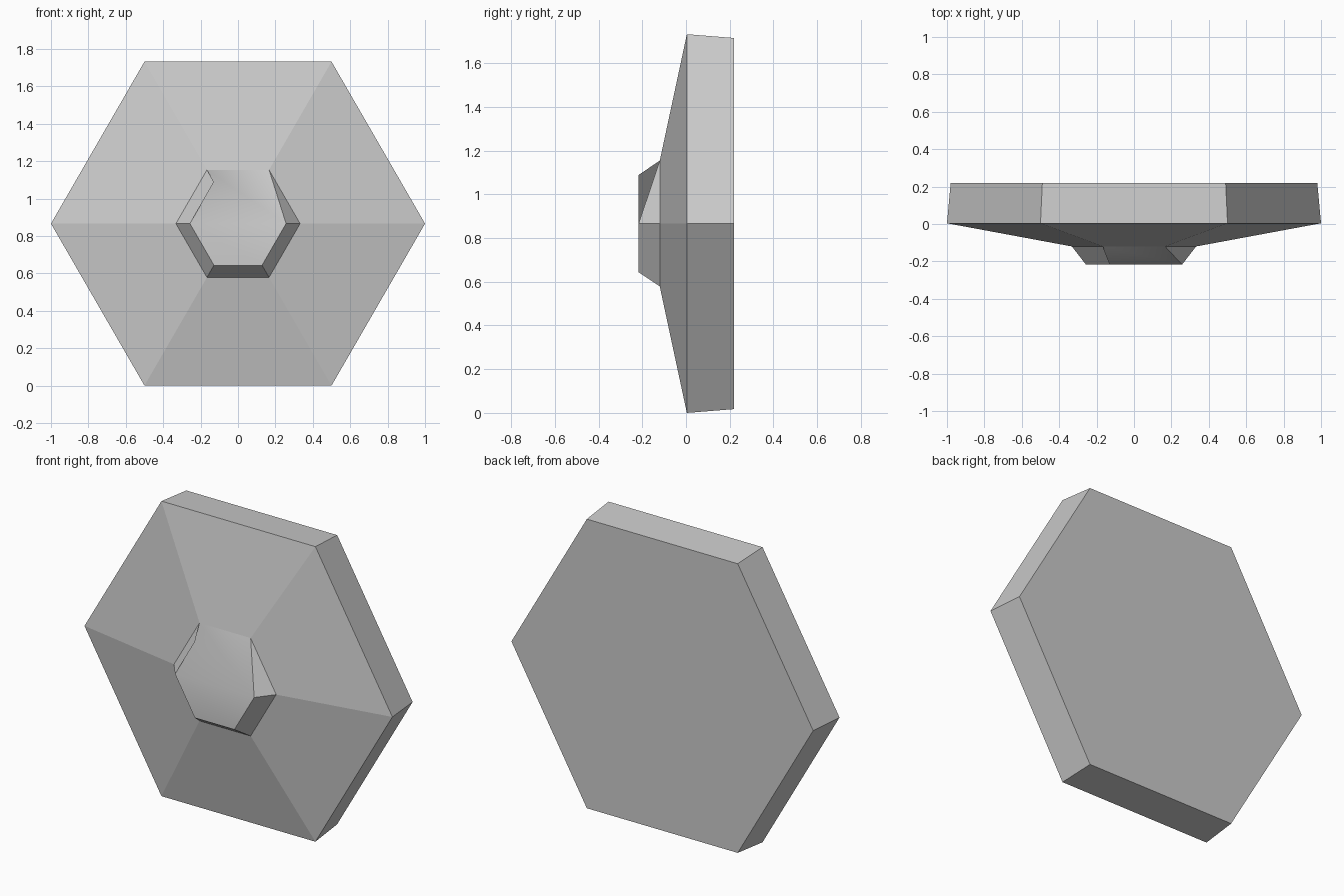
import bpy
import bmesh
from math import cos, sin, pi
from mathutils import Vector

cube = bpy.data.objects.get("Cube")
if cube:
    bpy.data.objects.remove(cube, do_unlink=True)

SIDES = 6
MID_Z = 0.866

# Single grey material
grey = bpy.data.materials.new("plain grey")
grey.use_nodes = True
colour = (0.6, 0.6, 0.6, 1)
grey.diffuse_color = colour
grey.node_tree.nodes["Principled BSDF"].inputs["Base Color"].default_value = colour

bm = bmesh.new()


def ring(radius, y):
    """Hexagon of vertices, counted from +x and turning up towards -x."""
    angles = [2 * pi * k / SIDES for k in range(SIDES)]
    return [bm.verts.new(Vector((radius * cos(a), y, MID_Z + radius * sin(a))))
            for a in angles]


def band(outer, inner, sides=range(SIDES)):
    """Quads joining two rings on the given sides."""
    for k in sides:
        n = (k + 1) % SIDES
        bm.faces.new((outer[k], outer[n], inner[n], inner[k]))


back = ring(0.98, 0.22)
rim = ring(1.0, 0.004)
base = ring(0.332, -0.12)
tip = ring(0.257, -0.217)

# Tapered rim and shallow sloping front
band(back, rim)
band(rim, base)

# Back: three corner triangles around an inward-facing centre triangle
for k in (1, 3, 5):
    bm.faces.new((back[(k + 2) % SIDES], back[(k + 1) % SIDES], back[k]))
bm.faces.new((back[1], back[3], back[5]))

# Raised centre: full walls, and a half wall beside the missing corner
band(base, tip, (2, 3, 4, 5))
bm.faces.new((base[0], base[1], tip[0]))

# Centre cap: flat lower half, slope down to the top edge, folded corner
cap = {
    bm.faces.new((tip[3], tip[4], tip[5], tip[0])),
    bm.faces.new((tip[0], base[1], base[2], tip[3])),
    bm.faces.new((tip[3], base[2], tip[2])),
}
bm.verts.remove(tip[1])

# Smooth only inside the cap
for face in cap:
    face.smooth = True
for edge in bm.edges:
    edge.smooth = all(face in cap for face in edge.link_faces)

mesh = bpy.data.meshes.new("hexagonal_plate")
bm.to_mesh(mesh)
bm.free()
mesh.materials.append(grey)
plate = bpy.data.objects.new("hexagonal_plate", mesh)
bpy.context.collection.objects.link(plate)
